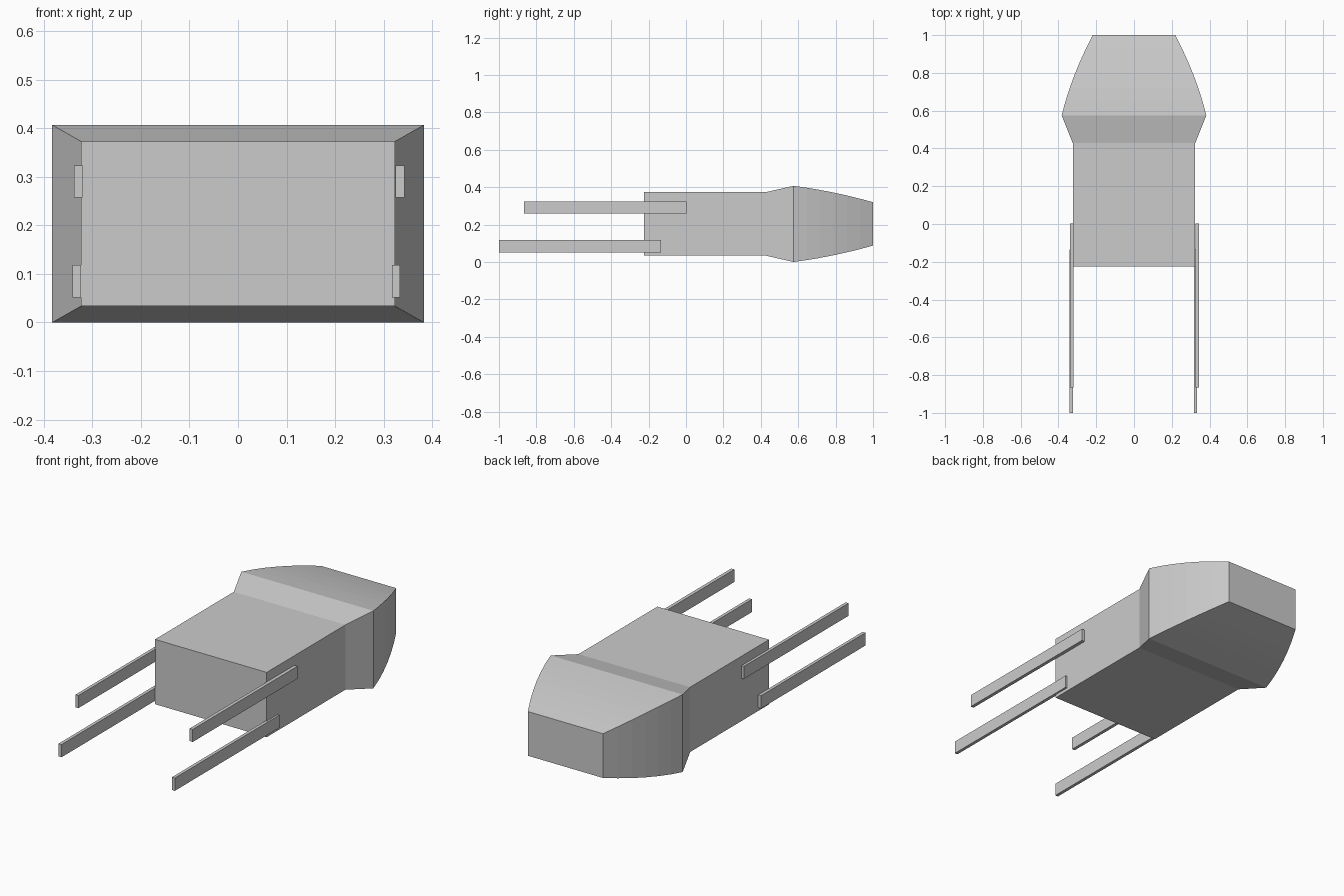
import bpy, bmesh

if "Cube" in bpy.data.objects:
    bpy.data.objects.remove(bpy.data.objects["Cube"])

HALF_W, HALF_H, MID_Z = 0.383, 0.2035, 0.2035


def finish(name, bm):
    bmesh.ops.recalc_face_normals(bm, faces=bm.faces)
    mesh = bpy.data.meshes.new(name)
    bm.to_mesh(mesh)
    bm.free()
    obj = bpy.data.objects.new(name, mesh)
    bpy.context.collection.objects.link(obj)
    return obj


def loft(name, sections):
    """Skin rectangular sections (y, half width, half height) and cap the ends."""
    bm = bmesh.new()
    rings = [[bm.verts.new((sx * w, y, MID_Z + sz * h))
              for sx, sz in ((-1, -1), (1, -1), (1, 1), (-1, 1))]
             for y, w, h in sections]
    for a, b in zip(rings, rings[1:]):
        for i in range(4):
            j = (i + 1) % 4
            bm.faces.new((a[i], a[j], b[j], b[i]))
    bm.faces.new(rings[0])
    bm.faces.new(rings[-1])
    return finish(name, bm)


def box(name, x, y, z):
    bm = bmesh.new()
    bmesh.ops.create_cube(bm, size=1)
    for v in bm.verts:
        v.co = [(lo + hi) / 2 + c * (hi - lo) for c, (lo, hi) in zip(v.co, (x, y, z))]
    return finish(name, bm)


# Straight body, flared collar, then a gently bowed taper to the rear
sections = [(-0.225, 0.324, 0.170), (0.428, 0.324, 0.170)]
STEPS = 6
for i in range(STEPS + 1):
    t = i / STEPS
    scale = 1 - 0.43 * t + 0.16 * t * (1 - t)
    sections.append((0.575 + 0.425 * t, HALF_W * scale, HALF_H * scale))
loft("body", sections)

# Four flat prongs reaching forward; the pairs sit slightly off centre
UPPER = ((-0.865, 0.003), (0.258, 0.324))
LOWER = ((-1.0, -0.135), (0.051, 0.118))
for name, x, (y, z) in (
    ("upper_left_prong", (-0.338, -0.321), UPPER),
    ("upper_right_prong", (0.325, 0.343), UPPER),
    ("lower_left_prong", (-0.341, -0.324), LOWER),
    ("lower_right_prong", (0.317, 0.334), LOWER),
):
    box(name, x, y, z)
